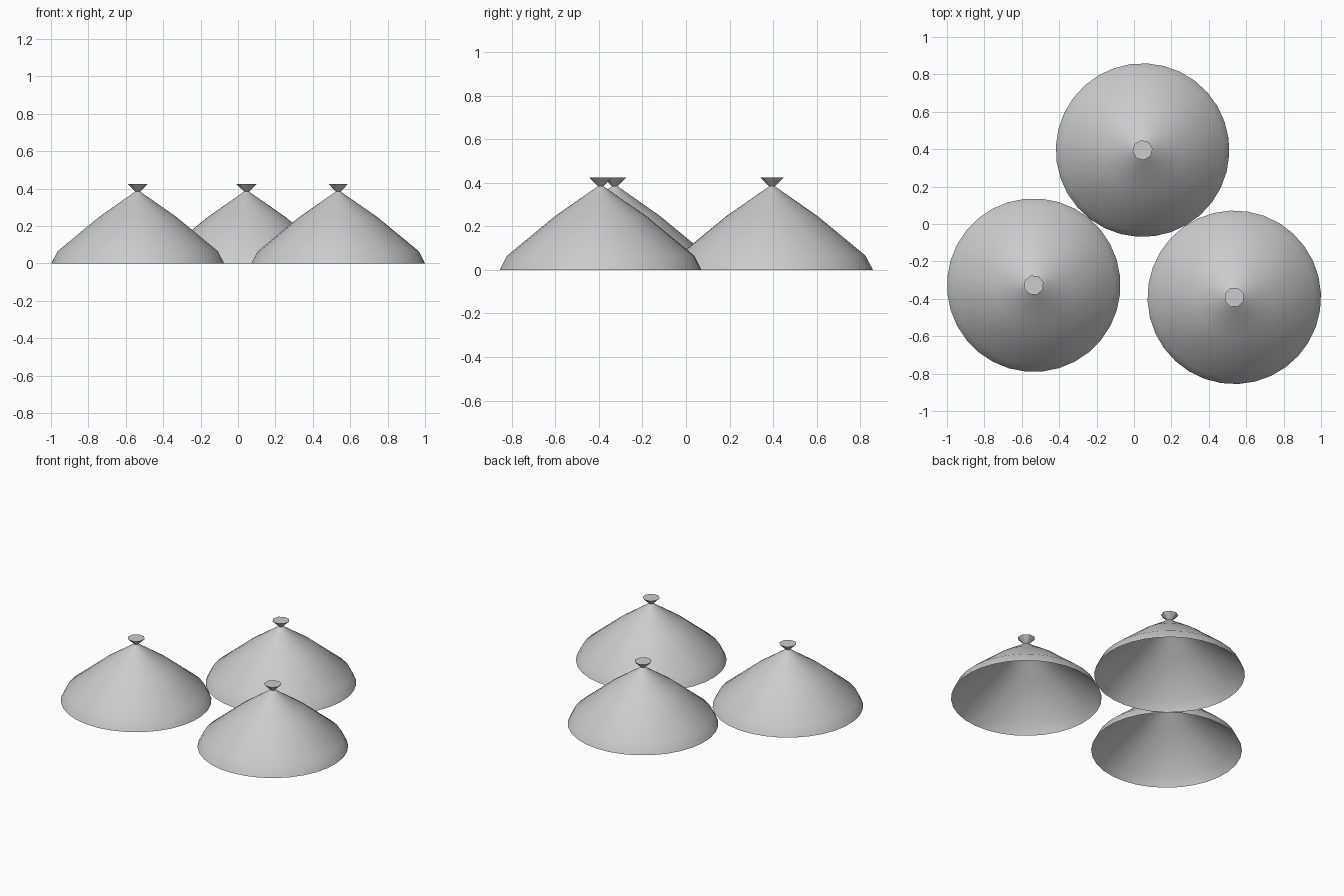
import bpy
import bmesh
from math import cos, sin, pi, radians

cube = bpy.data.objects.get("Cube")
if cube:
    bpy.data.objects.remove(cube, do_unlink=True)

grey = bpy.data.materials.new("plain_grey")
grey.use_nodes = True
colour = (0.6, 0.6, 0.6, 1)
grey.diffuse_color = colour
grey.node_tree.nodes["Principled BSDF"].inputs["Base Color"].default_value = colour


def lathe(name, profile, sides, centre, turn, cap_top=False):
    """Spin a (radius, height) profile into an object standing at centre."""
    bm = bmesh.new()
    rings = []
    for r, z in profile:
        angles = [turn + 2 * pi * i / sides for i in range(sides)]
        rings.append([bm.verts.new((r * cos(a), r * sin(a), z)) for a in angles])
    for low, high in zip(rings, rings[1:]):
        for i in range(sides):
            j = (i + 1) % sides
            bm.faces.new((low[i], low[j], high[j], high[i]))
    if cap_top:
        bm.faces.new(rings[-1])
    mesh = bpy.data.meshes.new(name)
    bm.to_mesh(mesh)
    bm.free()
    mesh.materials.append(grey)
    obj = bpy.data.objects.new(name, mesh)
    obj.location = (*centre, 0)
    bpy.context.collection.objects.link(obj)
    return obj


# Open shell: steep rim, broad slope, slightly steeper peak
shell_profile = [(0.464, 0), (0.431, 0.065), (0.21, 0.247), (0.012, 0.385)]
# Flared knob, widest at its flat top
knob_profile = [(0.012, 0.383), (0.054, 0.424)]

hats = {
    "right": ((-0.536, -0.327), 17),
    "left": ((0.536, -0.392), 25),
    "back": ((0.046, 0.395), 8),
}

for side, (centre, degrees) in hats.items():
    turn = radians(degrees)
    shell = lathe(side + "_hat_shell", shell_profile, 32, centre, turn)
    lathe(side + "_hat_knob", knob_profile, 8, centre, turn, cap_top=True)
    # Smooth shell, faceted knob
    for poly in shell.data.polygons:
        poly.use_smooth = True
